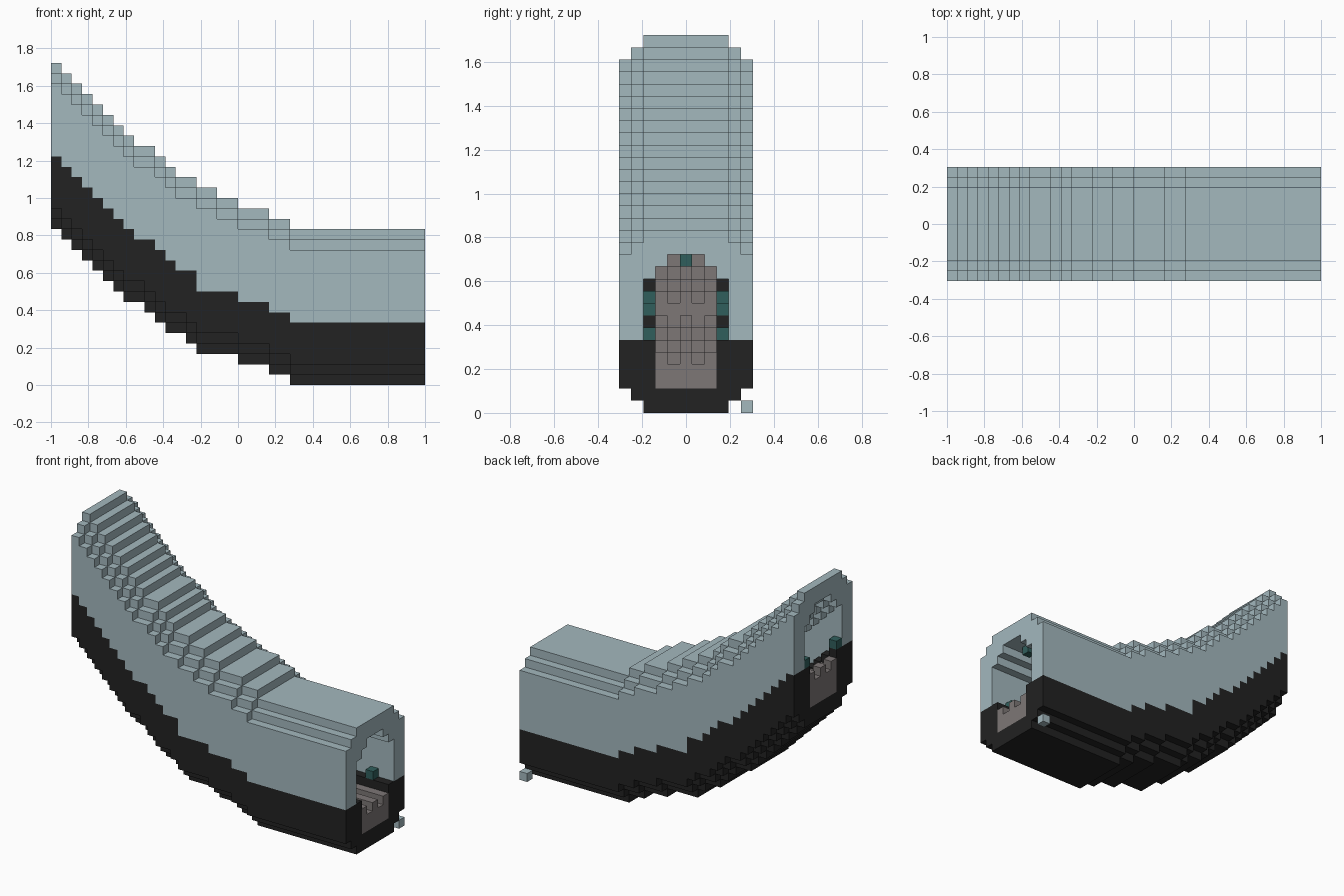
import bpy
import bmesh
from mathutils import Vector

if "Cube" in bpy.data.objects:
    bpy.data.objects.remove(bpy.data.objects["Cube"], do_unlink=True)

COLS = 36
U = 2 / COLS  # edge of one block


def material(name, rgb):
    mat = bpy.data.materials.new(name)
    mat.use_nodes = True
    color = (*rgb, 1)
    mat.diffuse_color = color
    mat.node_tree.nodes["Principled BSDF"].inputs["Base Color"].default_value = color
    return mat


def runs(pairs):
    """Expand (rise, length) pairs into one rise per column."""
    return [rise for rise, length in pairs for _ in range(length)]


# How far each column climbs: roof, colour line and underside
steep = [(r, 1) for r in range(16, 8, -1)]
flat_end = [(2, 3), (1, 2), (0, 13)]
roof = runs(steep + [(8, 2), (7, 1), (6, 1), (5, 2), (4, 2), (3, 2)] + flat_end)
belt = [3 if i in (14, 15) else r for i, r in enumerate(roof)]
under = runs([(r - 1, 1) for r, _ in steep]
             + [(8, 1), (7, 1), (6, 1), (5, 2), (4, 1), (3, 4)] + flat_end)

cells = {}
for i in range(COLS):
    t, m, b = roof[i], belt[i], under[i]
    for k in range(b, t + 15):
        # outer half width, rounded by steps at top and bottom
        outer = min(5, 3 + k - b, 17 - (k - t))
        # half width of the passage (-1 is solid)
        if k < b + 2 or k > t + 12:
            inner = -1
        elif k < m + 6:
            inner = 2
        else:
            inner = min(3, 13 - (k - t))
        for j in range(-outer, outer + 1):
            if abs(j) > inner:
                cells[i, j, k] = "lower_hull" if k < m + 6 else "upper_shell"
            elif k < m + 4 or (k == m + 4 and abs(j) != 1):
                cells[i, j, k] = "walkway_floor"

# Lamps on the side ledges and the ceiling
for i in (0, 5, 10, 15, 20, 26, 33):
    for j in (-3, 3):
        cells[i, j, belt[i] + 6] = "lamps"
for i in (2, 10, 18, 26, 33):
    cells[i, 0, roof[i] + 12] = "lamps"

# Loose block beside the low end
cells[COLS - 1, 5, 0] = "loose_block"


def build_part(name, mat):
    """Mesh the exposed sides of one part's blocks and merge flat areas."""
    bm = bmesh.new()
    corners = {}

    def corner(p):
        key = tuple(round(c * 2) for c in p)
        if key not in corners:
            corners[key] = bm.verts.new((p.x * U - 1, p.y * U, p.z * U))
        return corners[key]

    for (i, j, k), part in cells.items():
        if part != name:
            continue
        mid = Vector((i + 0.5, j, k + 0.5))
        for axis in range(3):
            for sign in (-1, 1):
                n = Vector((0, 0, 0))
                n[axis] = sign
                if (i + int(n.x), j + int(n.y), k + int(n.z)) in cells:
                    continue
                u = Vector((0, 0, 0))
                u[(axis + 1) % 3] = 0.5
                v = n.cross(u)
                c = mid + n / 2
                quad = (c - u - v, c + u - v, c + u + v, c - u + v)
                bm.faces.new([corner(p) for p in quad])
    bmesh.ops.dissolve_limit(bm, angle_limit=0.01, verts=bm.verts[:],
                             edges=bm.edges[:], delimit={'NORMAL'})
    mesh = bpy.data.meshes.new(name)
    bm.to_mesh(mesh)
    bm.free()
    mesh.materials.append(mat)
    bpy.context.collection.objects.link(bpy.data.objects.new(name, mesh))


pale = material("pale blue grey", (0.367, 0.479, 0.515))
black = material("charcoal black", (0.016, 0.016, 0.016))
stone = material("warm grey", (0.205, 0.184, 0.181))
teal = material("dark teal", (0.03, 0.114, 0.107))

build_part("upper_shell", pale)
build_part("lower_hull", black)
build_part("walkway_floor", stone)
build_part("lamps", teal)
build_part("loose_block", pale)
